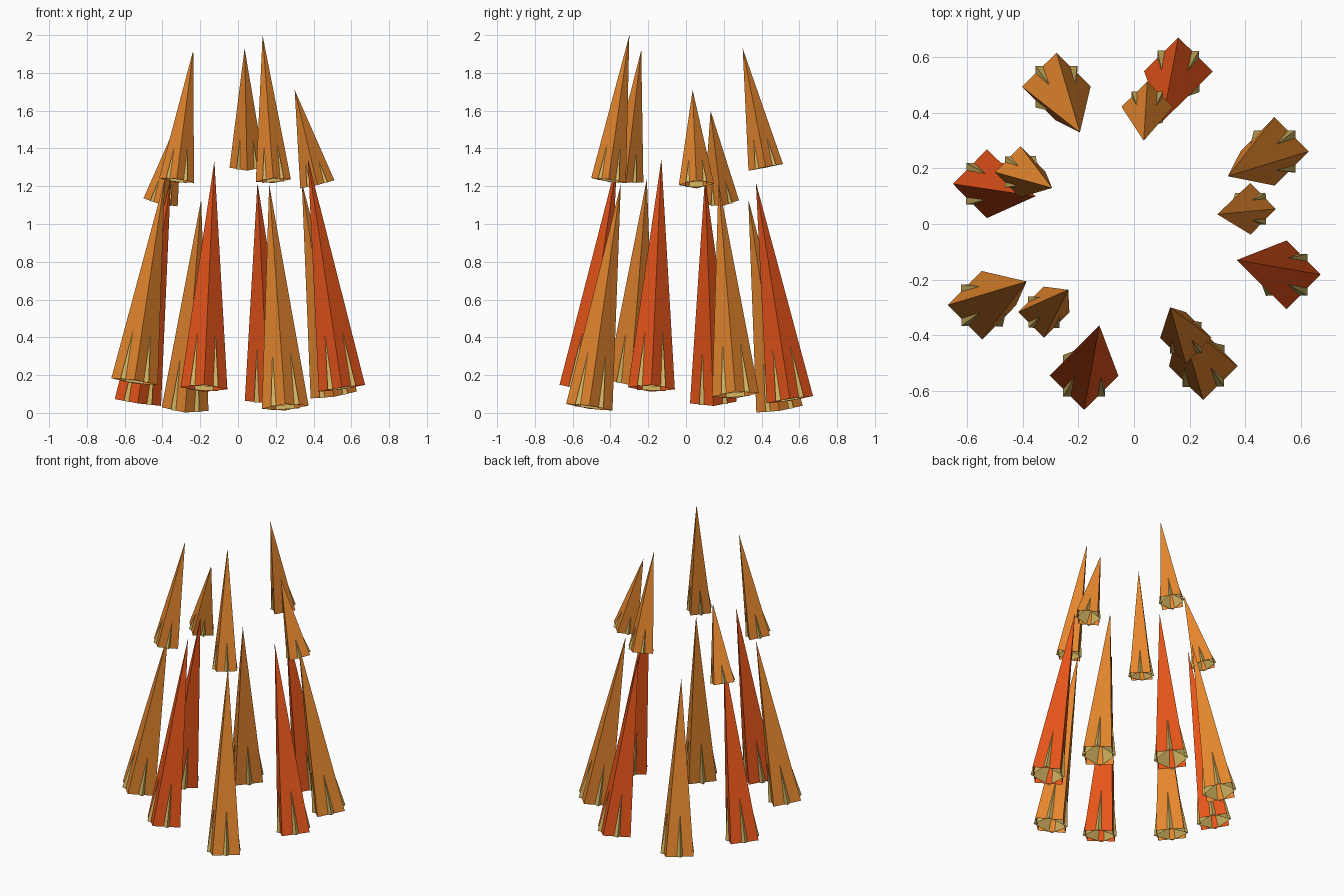
import bpy, math
from mathutils import Vector

if "Cube" in bpy.data.objects:
    bpy.data.objects.remove(bpy.data.objects["Cube"])


def material(name, rgb):
    m = bpy.data.materials.new(name)
    m.diffuse_color = (*rgb, 1)
    m.use_nodes = True
    m.node_tree.nodes["Principled BSDF"].inputs["Base Color"].default_value = m.diffuse_color
    return m


RED = material("ember red", (0.80, 0.09, 0.01))
ORANGE = material("amber orange", (0.78, 0.24, 0.027))
KHAKI = material("pale khaki", (0.66, 0.46, 0.12))


def pyramid(name, base, axis, radius, height, turn, mat):
    """Open-bottomed four-sided spike standing on base and leaning along axis."""
    rot = Vector((0, 0, 1)).rotation_difference(axis)
    pts = [Vector((radius * math.cos(turn + i * math.pi / 2),
                   radius * math.sin(turn + i * math.pi / 2), 0)) for i in range(4)]
    pts.append(Vector((0, 0, height)))
    faces = [(i, (i + 1) % 4, 4) for i in range(4)]
    mesh = bpy.data.meshes.new(name)
    mesh.from_pydata([base + rot @ p for p in pts], [], faces)
    mesh.materials.append(mat)
    bpy.context.collection.objects.link(bpy.data.objects.new(name, mesh))


def flame(name, base, tip, radius, mat):
    base, tip = Vector(base), Vector(tip)
    axis = (tip - base).normalized()
    h = (tip - base).length
    pyramid(name, base, axis, radius, h, 0, mat)
    # shorter core turned 45 degrees, its corners poke through the faces
    pyramid(name + "_core", base, axis, radius * 0.86, h * 0.64, math.pi / 4, KHAKI)


# lower ring: eight tall spikes, alternating red and orange
LOWER = [
    ((-0.53, 0.145, 0.055), (-0.355, 0.10, 1.24)),
    ((-0.548, -0.293, 0.165), (-0.387, -0.207, 1.24)),
    ((-0.18, -0.547, 0.13), (-0.125, -0.365, 1.335)),
    ((0.25, -0.512, 0.03), (0.165, -0.345, 1.21)),
    ((0.55, -0.183, 0.13), (0.37, -0.13, 1.345)),
    ((0.507, 0.262, 0.095), (0.338, 0.172, 1.22)),
    ((0.16, 0.55, 0.07), (0.103, 0.37, 1.22)),
    ((-0.28, 0.495, 0.02), (-0.195, 0.33, 1.13)),
]
for i, (b, t) in enumerate(LOWER):
    flame(f"lower_spike_{i + 1}", b, t, 0.124, ORANGE if i % 2 else RED)

# upper ring: five smaller orange spikes
UPPER = [
    ((0.42, 0.055, 1.21), (0.30, 0.035, 1.71)),
    ((0.187, -0.41, 1.23), (0.13, -0.30, 2.0)),
    ((-0.325, -0.318, 1.23), (-0.237, -0.237, 1.92)),
    ((-0.41, 0.188, 1.115), (-0.295, 0.13, 1.6)),
    ((0.048, 0.422, 1.30), (0.035, 0.30, 1.93)),
]
for i, (b, t) in enumerate(UPPER):
    flame(f"upper_spike_{i + 1}", b, t, 0.093, ORANGE)
